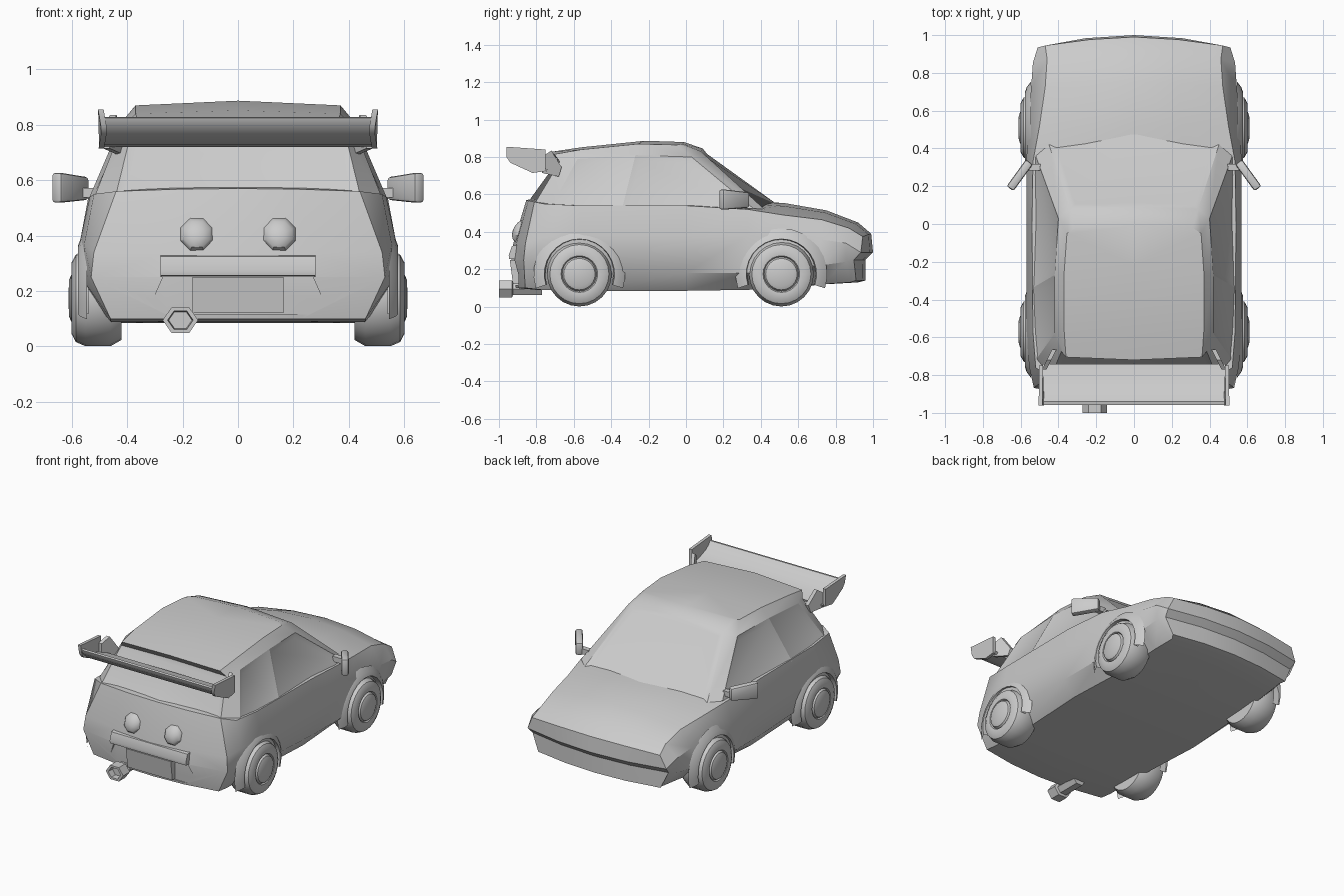
import bpy, bmesh, math
from mathutils import Vector, Matrix

if "Cube" in bpy.data.objects:
    bpy.data.objects.remove(bpy.data.objects["Cube"])


def finish(name, bm, mirror=True, cutter=None, angle=38):
    bmesh.ops.remove_doubles(bm, verts=bm.verts[:], dist=0.0005)
    bmesh.ops.recalc_face_normals(bm, faces=bm.faces[:])
    me = bpy.data.meshes.new(name)
    bm.to_mesh(me)
    bm.free()
    ob = bpy.data.objects.new(name, me)
    bpy.context.collection.objects.link(ob)
    if mirror:
        ob.modifiers.new("mirror", 'MIRROR')
    if cutter:
        mod = ob.modifiers.new("cut", 'BOOLEAN')
        mod.operation, mod.object, mod.solver = 'DIFFERENCE', cutter, 'EXACT'
    bpy.ops.object.select_all(action='DESELECT')
    ob.select_set(True)
    bpy.context.view_layer.objects.active = ob
    bpy.ops.object.convert(target='MESH')
    bpy.ops.object.shade_smooth_by_angle(angle=math.radians(angle))
    return ob


def grid(bm, rows):
    vs = [[bm.verts.new(p) for p in r] for r in rows]
    return [bm.faces.new((a[i], a[i + 1], b[i + 1], b[i]))
            for a, b in zip(vs, vs[1:]) for i in range(len(a) - 1)]


def lathe(bm, prof, y, z, x0=0.0, n=24, start=0, sweep=360):
    """Revolve (x, r) points about an x-parallel axis."""
    rows = []
    for i in range(n + 1):
        a = math.radians(start + sweep * i / n)
        rows.append([(x0 + x, y + r * math.cos(a), z + r * math.sin(a)) for x, r in prof])
    grid(bm, rows)


def prism(bm, prof, lo, hi, axis='x'):
    """Extrude a 2D outline along x (outline y,z) or y (outline x,z)."""
    def put(p, t):
        return (t, p[0], p[1]) if axis == 'x' else (p[0], t, p[1])
    a = [bm.verts.new(put(p, lo)) for p in prof]
    b = [bm.verts.new(put(p, hi)) for p in prof]
    bm.faces.new(a)
    bm.faces.new(b[::-1])
    for i in range(len(a)):
        j = (i + 1) % len(a)
        bm.faces.new((a[i], b[i], b[j], a[j]))


def box(bm, loc, size, rot=None):
    m = Matrix.Translation(loc) @ (rot or Matrix()) @ Matrix.Diagonal((*size, 1))
    return bmesh.ops.create_cube(bm, size=1, matrix=m)["verts"]


# Recess around the rear plate
bm = bmesh.new()
prism(bm, [(-0.27, 0.252), (0.27, 0.252), (0.33, 0.115), (-0.33, 0.115)], -1.1, -0.895, 'y')
plate_recess_cutter = finish("plate_recess_cutter", bm, mirror=False)
plate_recess_cutter.hide_render = True
plate_recess_cutter.hide_set(True)

# Lower body: y, floor z/w, sill z/w, waist z/w, shoulder z/w, centre z
stations = [
    (-0.935, .10, .46, .25, .53, .34, .52, .56, .44, .57),
    (-0.80, .09, .46, .22, .545, .37, .555, .55, .52, .58),
    (-0.57, .085, .45, .20, .55, .38, .57, .54, .535, .56),
    (0.0, .085, .48, .18, .56, .38, .57, .54, .54, .55),
    (0.33, .09, .46, .18, .56, .38, .57, .52, .535, .56),
    (0.52, .10, .45, .20, .55, .38, .56, .49, .50, .555),
    (0.75, .12, .44, .22, .54, .36, .545, .465, .47, .515),
    (0.92, .13, .43, .24, .53, .34, .535, .42, .46, .45),
    (1.0, .14, .45, .25, .50, .29, .51, .375, .47, .39)]


def bend(x, y, z):
    """Lean the end faces and round them in plan."""
    k = min(1, max(0, (abs(y) - 0.6) / 0.35)) * 0.25 * x * x
    if y == 1.0:
        y -= 0.04 if z < 0.26 else 0.01 * (z > 0.38)
    elif y == -0.935:
        y += max(0, z - 0.3) * 0.3 + max(0, 0.2 - z) * 0.25
    return (x, y - math.copysign(k, y), z)


def section(s):
    y, zb, wb, zs, ws, zm, wm, zt, wt, zc = s
    pts = [(0, zb), (wb / 2, zb), (wb, zb), (ws, zs), (wm, zm), (wt, zt),
           (wt / 2, (zt + 3 * zc) / 4), (0, zc)]
    return [bend(x, y, z) for x, z in pts]


bm = bmesh.new()
grid(bm, [section(s) for s in stations])
for s in (stations[0], stations[-1]):
    p = section(s)
    mid = [[bend(w * f, s[0], z) for f in (0, .5, 1)] for z, w in ((s[3], s[4]), (s[5], s[6]))]
    grid(bm, [p[:3], *mid, [p[7], p[6], p[5]]])
finish("body", bm, cutter=plate_recess_cutter)

# Cabin: base ring, gutter ring, roof ring, roof centre line
base = [(0, .50, .55), (.45, .42, .52), (.52, .36, .525), (.54, -.34, .53),
        (.52, -.72, .535), (.44, -.81, .55), (0, -.86, .555)]
gutter = [(0, .09, .845), (.34, .08, .83), (.40, .03, .80), (.42, -.27, .81),
          (.42, -.58, .79), (.385, -.675, .775), (0, -.69, .79)]
roof = [(0, -.01, .88), (.31, -.02, .87), (.355, -.05, .865), (.37, -.26, .87),
        (.37, -.56, .84), (.36, -.705, .815), (0, -.72, .828)]
centre = [roof[0]] * 3 + [(0, -.22, .887), (0, -.56, .852)] + [roof[6]] * 2
bm = bmesh.new()
faces = grid(bm, [base, gutter, roof, centre])
bmesh.ops.recalc_face_normals(bm, faces=bm.faces[:])
if faces[2].normal.x < 0:
    bmesh.ops.reverse_faces(bm, faces=bm.faces[:])
# Recessed panes: windscreen, front side, rear side, rear glass
for i, t in ((0, .035), (2, .03), (3, .035), (5, .03)):
    bmesh.ops.inset_region(bm, faces=[faces[i]], thickness=t, depth=-0.01,
                           use_boundary=i in (2, 3), use_even_offset=True)
for v in bm.verts:
    if abs(v.co.x) < 0.02:
        v.co.x = 0
finish("cabin", bm, angle=32)

# Wheels and arch flares
tyre = [(.42, 0), (.42, .15), (.46, .173), (.55, .173), (.585, .158), (.60, .13),
        (.597, .098), (.587, .092), (.602, .084), (.61, .065), (.612, 0)]
for name, y in (("front", 0.51), ("rear", -0.57)):
    bm = bmesh.new()
    lathe(bm, tyre, y, 0.174)
    finish(name + "_wheels", bm)
    bm = bmesh.new()
    lathe(bm, [(.545, .245), (.568, .215), (.578, .188), (.54, .182)], y, 0.174,
          n=16, start=-18, sweep=216)
    finish(name + "_wheel_arches", bm)

# Door mirrors
bm = bmesh.new()
vs = box(bm, (0.605, 0.258, 0.573), (0.175, 0.045, 0.11), Matrix.Rotation(math.radians(-54), 4, 'Z'))
for v in vs:
    if v.co.y > 0.27:
        v.co.z = 0.57 + (v.co.z - 0.573) * 0.75
bmesh.ops.bevel(bm, geom=bm.edges[:], offset=0.012, segments=2, affect='EDGES', profile=0.5)
box(bm, (0.535, 0.30, 0.555), (0.08, 0.035, 0.035))
finish("door_mirrors", bm)

# Rear wing: blade, end plates and struts
bm = bmesh.new()
prism(bm, [(-.957, .825), (-.95, .80), (-.90, .755), (-.83, .728), (-.745, .72),
           (-.74, .735), (-.82, .755), (-.89, .785), (-.94, .828)], -.485, .485)
finish("wing_blade", bm, mirror=False)
bm = bmesh.new()
prism(bm, [(-.96, .855), (-.75, .84), (-.75, .725), (-.82, .715), (-.94, .77), (-.96, .80)], .48, .50)
for v in bm.verts:
    v.co.x += 0.012 * abs(v.co.z - 0.78) / 0.07 - 0.008
finish("wing_end_plates", bm)
bm = bmesh.new()
prism(bm, [(-.77, .715), (-.68, .695), (-.665, .745), (-.72, .835), (-.77, .80)], -.012, .012)
for v in bm.verts:
    v.co.x += 0.425 - (v.co.y + 0.67) * 0.5
finish("wing_struts", bm)

# Round tail lights (eight-sided domes)
bm = bmesh.new()
rows = []
for i in range(9):
    a = math.radians(22.5 + 45 * i)
    rows.append([(.148 + r * math.cos(a), -y + .3 * r * math.sin(a), .405 + r * math.sin(a))
                 for r, y in ((.064, .86), (.064, .892), (.05, .912), (.025, .924), (0, .927))])
grid(bm, rows)
finish("tail_lights", bm)

# Rear bumper lip and plate
bm = bmesh.new()
prism(bm, [(-.90, .252), (-.945, .256), (-.948, .275), (-.93, .325), (-.90, .33)], -.28, .28)
finish("bumper_lip", bm, mirror=False)
bm = bmesh.new()
prism(bm, [(-.942, .25), (-.925, .12), (-.88, .12), (-.88, .25)], -.165, .165)
finish("rear_plate", bm, mirror=False)

# Exhaust: six-sided tip with hollow end on a thinner pipe
bm = bmesh.new()
rows = []
for i in range(7):
    a = math.radians(60 * i)
    rows.append([(-.208 + r * math.cos(a), y, .095 + .83 * r * math.sin(a))
                 for y, r in ((-.96, 0), (-.96, .042), (-1, .046), (-1, .064), (-.93, .064),
                              (-.925, .045), (-.77, .045), (-.77, 0))])
grid(bm, rows)
finish("exhaust", bm, mirror=False)
